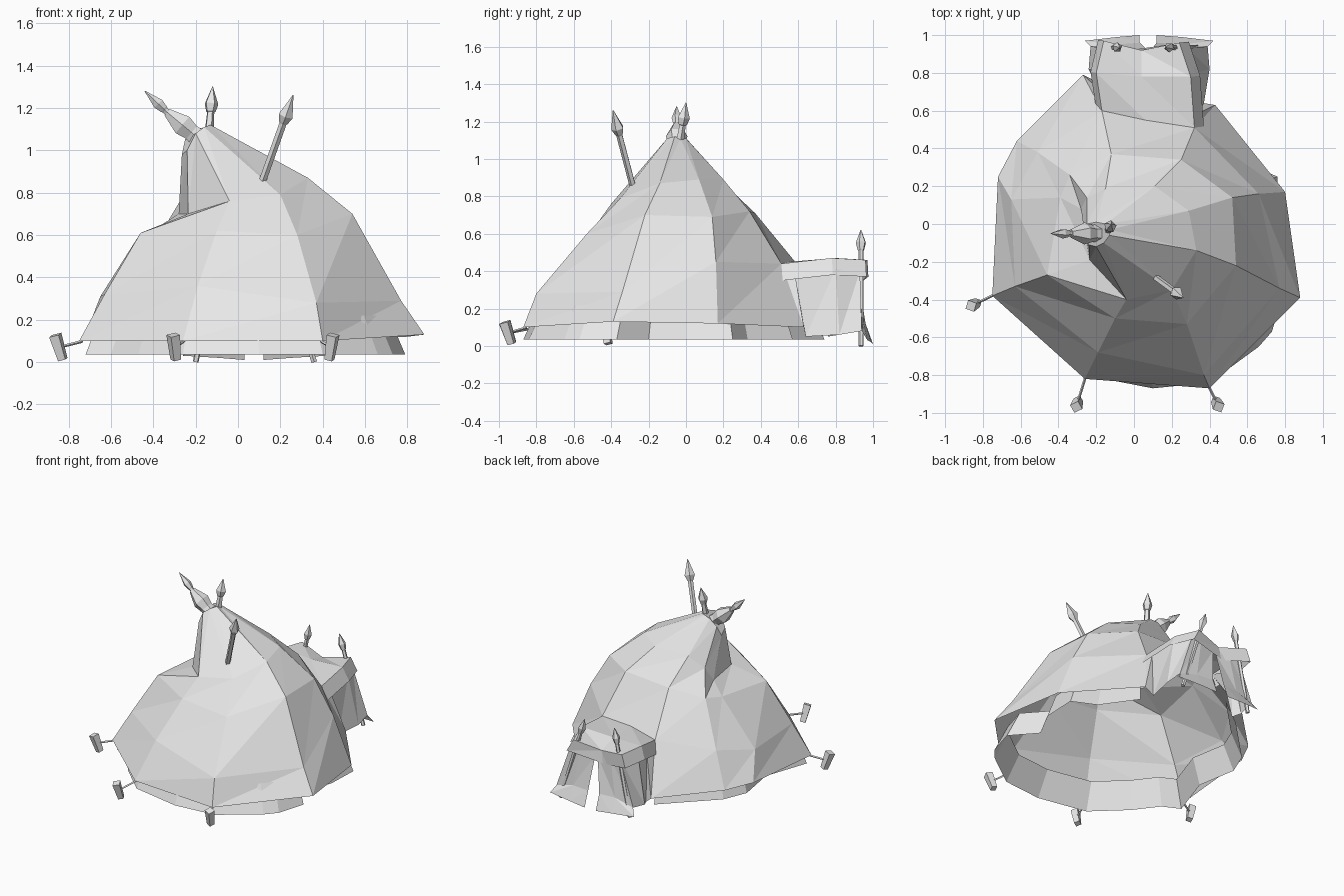
import bpy
import bmesh
import math
from mathutils import Vector

cube = bpy.data.objects.get("Cube")
if cube:
    bpy.data.objects.remove(cube, do_unlink=True)

# One pale canvas colour for everything
canvas = bpy.data.materials.new("pale_canvas")
canvas.use_nodes = True
tone = (0.8, 0.8, 0.8, 1)
canvas.diffuse_color = tone
canvas.node_tree.nodes["Principled BSDF"].inputs["Base Color"].default_value = tone


def finish(name, bm):
    mesh = bpy.data.meshes.new(name)
    bm.to_mesh(mesh)
    bm.free()
    mesh.materials.append(canvas)
    obj = bpy.data.objects.new(name, mesh)
    bpy.context.collection.objects.link(obj)
    return obj


def sheet(name, columns, skip=(), closed=False, cap=False):
    """Triangulated cloth strung between columns of points."""
    bm = bmesh.new()
    grid = [[bm.verts.new(p) for p in col] for col in columns]
    count = len(grid)
    for i in range(count if closed else count - 1):
        a, b = grid[i], grid[(i + 1) % count]
        for k in range(len(a) - 1):
            if (i, k) in skip:
                continue
            bm.faces.new((a[k], b[k], b[k + 1]))
            bm.faces.new((a[k], b[k + 1], a[k + 1]))
    if cap:
        bm.faces.new([col[-1] for col in grid])
    return finish(name, bm)


def lathe(name, start, end, profile, sides=5):
    """Rings of (fraction along, radius) between two points, capped at both ends."""
    start, end = Vector(start), Vector(end)
    axis = end - start
    turn = axis.to_track_quat("Z", "Y")
    bm = bmesh.new()
    rings = []
    for t, r in profile:
        rings.append([bm.verts.new(start + axis * t + turn @ Vector(
            (r * math.cos(math.tau * i / sides), r * math.sin(math.tau * i / sides), 0)))
            for i in range(sides)])
    for low, high in zip(rings, rings[1:]):
        for i in range(sides):
            j = (i + 1) % sides
            bm.faces.new((low[i], low[j], high[j], high[i]))
    bm.faces.new(rings[0][::-1])
    bm.faces.new(rings[-1])
    return finish(name, bm)


# Tent hide: hem, lower, middle, upper and peak point of each ridge
ridges = [
    [(-.75, -.38, .10), (-.63, -.33, .32), (-.46, -.27, .61), (-.235, -.19, .70), (-.24, -.11, 1.0)],
    [(-.26, -.82, .10), (-.19, -.68, .36), (-.10, -.50, .62), (-.04, -.40, .76), (-.20, -.12, 1.08)],
    [(.40, -.87, .10), (.37, -.80, .28), (.28, -.53, .60), (.20, -.35, .79), (-.16, -.10, 1.11)],
    [(.88, -.39, .13), (.77, -.34, .29), (.54, -.22, .70), (.33, -.14, .87), (-.13, -.06, 1.12)],
    [(.80, .17, .12), (.66, .16, .45), (.52, .14, .69), (.29, .07, .89), (-.13, -.03, 1.11)],
    [(.43, .63, .10), (.32, .51, .44), (.25, .34, .72), (.11, .20, .89), (-.15, 0, 1.11)],
    [(-.27, .79, .10), (-.17, .60, .43), (-.12, .37, .71), (-.15, .19, .88), (-.20, .01, 1.10)],
    [(-.62, .44, .12), (-.51, .38, .36), (-.34, .26, .65), (-.25, .14, .80), (-.25, 0, 1.05)],
    [(-.72, .25, .13), (-.65, .13, .31), (-.39, .14, .63), (-.28, .08, .70), (-.265, -.03, .98)],
]
DOOR = 5
sheet("tent_hide", ridges, skip={(DOOR, 0)}, closed=True, cap=True)

# Crumpled inner wall showing below the hem
wall_foot = [(-.26, .74), (-.59, .41), (-.66, .24), (-.61, -.05), (-.72, -.37), (-.60, -.43),
             (-.47, -.60), (-.26, -.80), (.10, -.87), (.40, -.84), (.66, -.65), (.73, -.57),
             (.79, -.37), (.64, -.20), (.75, 0), (.76, .25), (.59, .33), (.42, .57)]
sheet("inner_wall", [[(x, y, .035), (x * .9, y * .9, .22)] for x, y in wall_foot])

# Porch: sagging roof, drooping valance, side walls and parted door flaps
left_in, right_in = ridges[DOOR + 1][1], ridges[DOOR][1]
left_mid, right_mid = (-.20, .80, .47), (.30, .78, .47)
left_out, right_out = (-.16, .97, .46), (.24, .96, .46)
sag = (.04, .92, .42)
sheet("porch_roof", [
    [left_in, left_mid, left_out],
    [(.06, .55, .45), (.04, .78, .46), sag],
    [right_in, right_mid, right_out],
][::-1])
rim = [left_in, left_mid, left_out, sag, right_out, right_mid, right_in]
sheet("porch_valance", [[(p[0] + (.05 if p[0] > .1 else -.03), p[1] + .005, p[2] - .09), p]
                        for p in rim][::-1])

MID = .08
for name, side, inner, foot_y, ridge in (
        ("left", 1, .12, .64, ridges[DOOR]), ("right", -1, .03, .76, ridges[DOOR + 1])):

    def x(offset):
        return MID + side * offset

    sheet(name + "_porch_wall", [
        [ridge[0], ridge[1]],
        [(x(.29), foot_y, .05), (x(.25), foot_y - .06, .40)],
        [(x(.32), .82, .06), (x(.25), .80, .41)],
        [(x(.31), .94, .08), (x(.20), .93, .40)],
    ])
    sheet(name + "_door_flap", [
        [(x(.34), .97, .03), (x(.31), .94, .08), (x(.20), .93, .40)],
        [(x(.17), .99, .02), (x(.17), .95, .12), (x(.12), .93, .39)],
        [(inner, 1.0, .01), (inner, .96, .12), (x(.01), .92, .37)],
    ])
    # Leaning porch pole with a spear tip
    lathe(name + "_porch_pole", (x(.28), .935, .0), (MID - .035 + side * .12, .935, .62),
          [(0, .014), (.82, .014), (.83, .018), (.89, .027), (1, .002)])

# Spear-tipped poles through the hide
lathe("front_pole", (.11, -.28, .84), (.26, -.39, 1.26),
      [(0, .018), (.68, .018), (.70, .023), (.77, .036), (1, .002)])
lathe("top_pole", (-.14, -.04, 1.05), (-.12, 0, 1.30),
      [(0, .024), (.52, .018), (.54, .024), (.68, .034), (1, .002)])
lathe("side_pole", (-.24, -.05, 1.09), (-.44, -.05, 1.28),
      [(0, .018), (.52, .016), (.55, .02), (.68, .027), (1, .002)])
lathe("side_pole_sleeve", (-.19, -.05, 1.06), (-.335, -.05, 1.18),
      [(0, .05), (.2, .045), (.5, .058), (1, .022)], sides=6)

# Guy ropes and pegs at three hem corners
pegs = {"right": (-.845, -.425), "middle": (-.30, -.95), "left": (.44, -.95)}
for ridge, (name, spot) in zip(ridges, pegs.items()):
    hem = Vector(ridge[0])
    centre = Vector((*spot, .07))
    lean = Vector((spot[0], spot[1], 0)).normalized() * .02
    lean.z = .058
    lathe(name + "_peg", centre - lean, centre + lean, [(0, .026), (1, .034)], sides=4)
    lathe(name + "_guy_rope", hem * .98, centre, [(0, .007), (1, .007)], sides=4)
